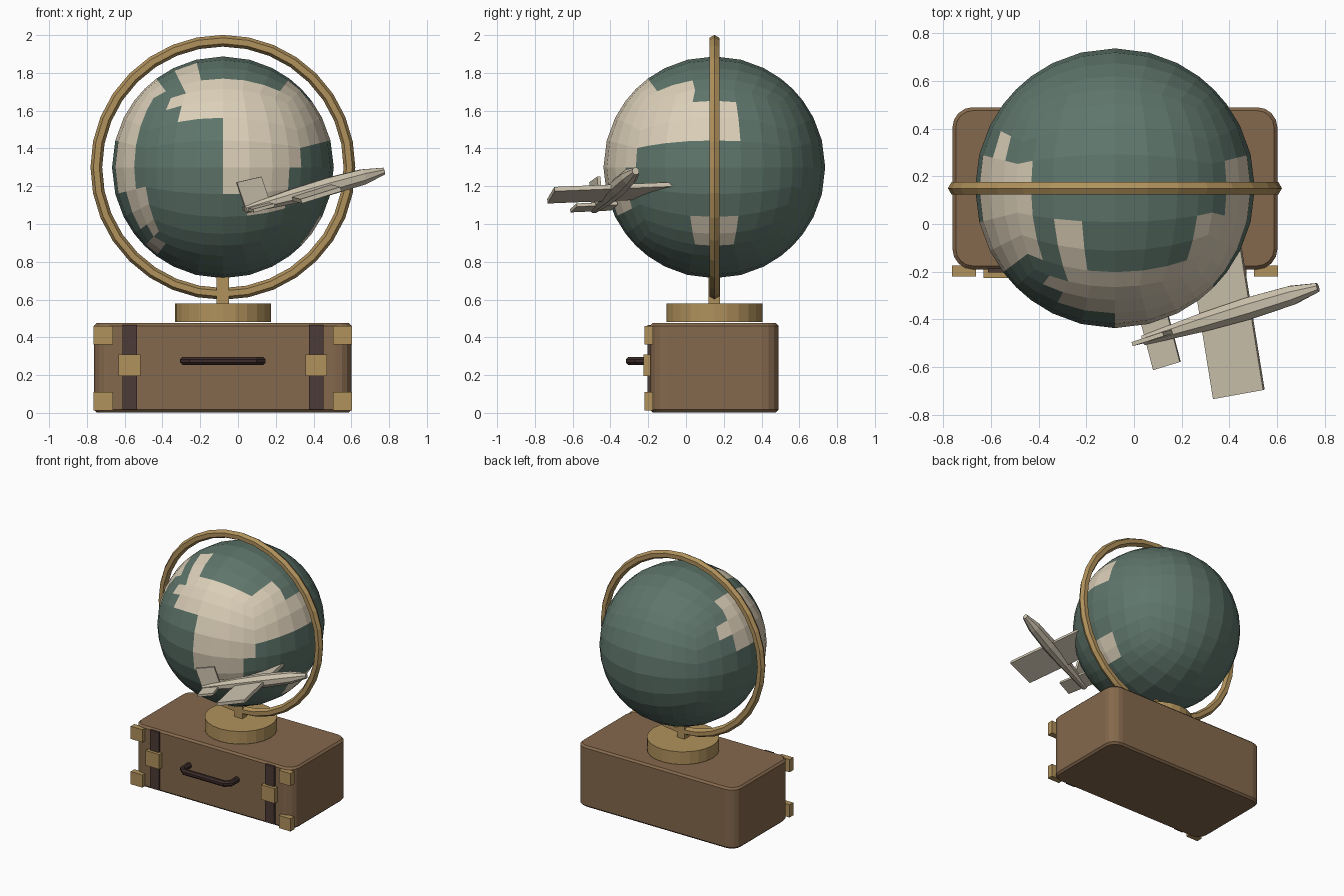
import bpy, bmesh, math
from mathutils import Vector

if "Cube" in bpy.data.objects:
    bpy.data.objects.remove(bpy.data.objects["Cube"])

CX, CY = -0.08, 0.15          # shared axis of case, stand and globe
GLOBE_Z, GLOBE_R = 1.30, 0.587


def material(name, rgb):
    m = bpy.data.materials.new(name)
    lin = [c / 12.92 if c <= 0.04045 else ((c + 0.055) / 1.055) ** 2.4 for c in rgb]
    m.diffuse_color = (*lin, 1)
    m.use_nodes = True
    m.node_tree.nodes["Principled BSDF"].inputs["Base Color"].default_value = m.diffuse_color
    return m


SEA = material("sea_green", (0.37, 0.46, 0.42))
LAND = material("land_cream", (0.86, 0.81, 0.72))
BRASS = material("brass", (0.69, 0.57, 0.36))
LEATHER = material("brown_leather", (0.52, 0.41, 0.30))
STRAP = material("dark_strap", (0.30, 0.23, 0.21))
HANDLE = material("dark_handle", (0.23, 0.17, 0.16))
PLANE = material("plane_ivory", (0.80, 0.76, 0.68))


def finish(name, bm, *mats):
    bmesh.ops.recalc_face_normals(bm, faces=bm.faces)
    me = bpy.data.meshes.new(name)
    bm.to_mesh(me)
    bm.free()
    for m in mats:
        me.materials.append(m)
    ob = bpy.data.objects.new(name, me)
    bpy.context.collection.objects.link(ob)
    return ob


def slab(name, centre, chord, span, thick, mat):
    """Box from a centre, two edge vectors and a thickness."""
    c, a, b = Vector(centre), Vector(chord) / 2, Vector(span) / 2
    n = a.cross(b).normalized() * thick / 2
    bm = bmesh.new()
    lo, hi = [[bm.verts.new(c + i * a + j * b + k * n)
               for i, j in ((-1, -1), (1, -1), (1, 1), (-1, 1))] for k in (-1, 1)]
    bm.faces.new(lo)
    bm.faces.new(hi)
    for i in range(4):
        j = (i + 1) % 4
        bm.faces.new((lo[i], lo[j], hi[j], hi[i]))
    return finish(name, bm, mat)


def box(name, x0, x1, y0, y1, z0, z1, mat):
    return slab(name, ((x0 + x1) / 2, (y0 + y1) / 2, (z0 + z1) / 2),
                (x1 - x0, 0, 0), (0, y1 - y0, 0), z1 - z0, mat)


def tube(name, path, radii, sides, mat):
    """Loft of round rings along a path lying near one plane containing the y direction."""
    pts = [Vector(p) for p in path]
    bm = bmesh.new()
    rings = []
    for i, p in enumerate(pts):
        d = (pts[min(i + 1, len(pts) - 1)] - pts[max(i - 1, 0)]).normalized()
        s = d.cross(Vector((0, 0, 1))).normalized()
        u = s.cross(d)
        ang = [2 * math.pi * (k + 0.5) / sides for k in range(sides)]
        rings.append([bm.verts.new(p + radii[i] * (math.cos(t) * s + math.sin(t) * u)) for t in ang])
    for r, q in zip(rings, rings[1:]):
        for k in range(sides):
            j = (k + 1) % sides
            bm.faces.new((r[k], r[j], q[j], q[k]))
    bm.faces.new(rings[0])
    bm.faces.new(rings[-1])
    return finish(name, bm, mat)


# Suitcase body: rounded upright corners, then a small bevel round top and bottom
bm = bmesh.new()
bmesh.ops.create_cube(bm, size=1)
for v in bm.verts:
    v.co = Vector((CX + v.co.x * 1.364, CY + v.co.y * 0.68, 0.239 + v.co.z * 0.472))
upright = [e for e in bm.edges if abs(e.verts[0].co.z - e.verts[1].co.z) > 0.1]
bmesh.ops.bevel(bm, geom=upright, offset=0.085, segments=4, profile=0.5, affect='EDGES')
rim = [e for e in bm.edges if abs(e.verts[0].co.z - e.verts[1].co.z) < 0.01]
bmesh.ops.bevel(bm, geom=rim, offset=0.014, segments=1, affect='EDGES')
finish("suitcase_body", bm, LEATHER)

# Suitcase trim, mirrored about the case centre
for side, s in (("left", -1), ("right", 1)):
    def span(a, b):
        return sorted((CX + s * a, CX + s * b))
    box(f"strap_{side}", *span(0.455, 0.532), -0.203, -0.18, 0.018, 0.465, STRAP)
    box(f"buckle_{side}", *span(0.437, 0.552), -0.226, -0.18, 0.195, 0.31, BRASS)
    for level, z in (("lower", 0.012), ("upper", 0.362)):
        box(f"corner_{level}_{side}", *span(0.583, 0.684), -0.22, -0.175, z, z + 0.098, BRASS)

# Carrying handle
tube("handle", [(-0.285, -0.18, 0.275), (-0.285, -0.265, 0.275), (-0.255, -0.297, 0.275),
                (0.095, -0.297, 0.275), (0.125, -0.265, 0.275), (0.125, -0.18, 0.275)],
     [0.023] * 6, 8, HANDLE)

# Stand: round foot, post and meridian ring
bpy.ops.mesh.primitive_cylinder_add(vertices=24, radius=0.254, depth=0.098,
                                    location=(CX, CY, 0.53))
foot = bpy.context.object
foot.name = "stand_foot"
foot.data.materials.append(BRASS)
box("stand_post", CX - 0.033, CX + 0.033, CY - 0.03, CY + 0.03, 0.57, 0.73, BRASS)
bpy.ops.mesh.primitive_torus_add(major_segments=32, minor_segments=6, major_radius=0.67,
                                 minor_radius=0.031, location=(CX, CY, GLOBE_Z),
                                 rotation=(math.pi / 2, 0, 0))
ring = bpy.context.object
ring.name = "meridian_ring"
ring.data.materials.append(BRASS)

# Globe: an 8 x 8 gridded cube blown up to a sphere; land is rectangles
# (a0, a1, b0, b1) on the cube sides, keyed by (axis, sign)
land = {
    (1, -1): [(-.75, -.5, .75, 1), (-.5, 1, .5, 1), (0, 1, 0, .5), (0, .75, -.25, 0),
              (.25, .75, -.5, -.25)],
    (2, 1): [(-.5, 1, -1, -.75), (-.5, -.25, -.75, -.25), (.75, 1, -.75, -.25),
             (-1, -.75, -.75, .25)],
    (0, 1): [(-1, .25, .25, .75), (-1, -.25, .75, 1), (-.25, .25, -1, -.5)],
    (0, -1): [(-.75, .25, .25, 1), (.25, .5, .5, .75), (-.75, -.25, -.25, .25),
              (-1, -.5, -.75, -.25), (-1, -.75, -1, -.75)],
    (2, -1): [(-1, -.75, -.75, -.25)],
}
bm = bmesh.new()
bmesh.ops.create_cube(bm, size=2)
bmesh.ops.subdivide_edges(bm, edges=bm.edges[:], cuts=7, use_grid_fill=True)
for f in bm.faces:
    c = f.calc_center_median()
    axis = max(range(3), key=lambda i: abs(c[i]))
    a, b = [c[i] for i in range(3) if i != axis]
    rects = land.get((axis, 1 if c[axis] > 0 else -1), [])
    f.material_index = int(any(r[0] < a < r[1] and r[2] < b < r[3] for r in rects))
for v in bm.verts:
    v.co = Vector((CX, CY, GLOBE_Z)) + v.co.normalized() * GLOBE_R
finish("globe", bm, SEA, LAND)

# Aeroplane: lofted fuselage, wing, tailplane and fin
tail, nose = Vector((0.04, -0.488, 1.077)), Vector((0.772, -0.266, 1.28))
stations = (0, 0.35, 0.6, 0.85, 1)
tube("plane_fuselage", [tail.lerp(nose, t) for t in stations],
     [0.022, 0.043, 0.05, 0.044, 0.02], 8, PLANE)
slab("plane_wing", (0.39, -0.405, 1.165), (0.21, 0.038, 0.065), (0.10, -0.62, -0.025), 0.024, PLANE)
slab("plane_tailplane", (0.11, -0.488, 1.09), (0.112, 0.034, 0.03), (0.056, -0.215, -0.01), 0.018, PLANE)
slab("plane_fin", (0.08, -0.477, 1.168), (0.13, 0.042, 0.03), (-0.046, -0.012, 0.135), 0.018, PLANE)
